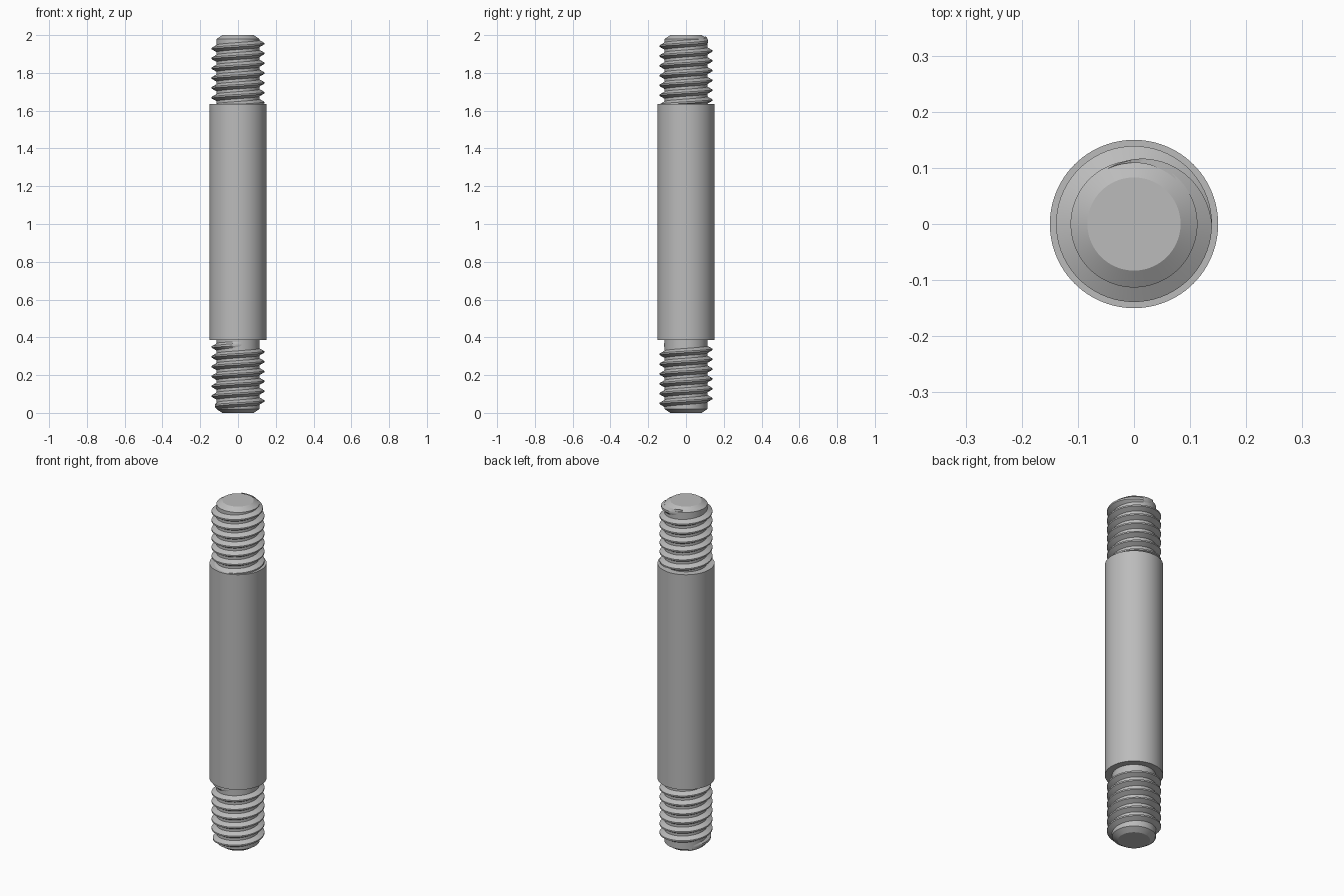
import bpy
import math
from math import radians

cube = bpy.data.objects.get("Cube")
if cube:
    bpy.data.objects.remove(cube)

steel = bpy.data.materials.new("grey steel")
steel.use_nodes = True
COLOUR = (0.5, 0.5, 0.5, 1)
steel.diffuse_color = COLOUR
steel.node_tree.nodes["Principled BSDF"].inputs["Base Color"].default_value = COLOUR

CORE, CREST, SHAFT = 0.113, 0.139, 0.15
PITCH = 0.052


def make_object(name, verts, faces):
    mesh = bpy.data.meshes.new(name)
    mesh.from_pydata(verts, [], faces)
    mesh.materials.append(steel)
    obj = bpy.data.objects.new(name, mesh)
    bpy.context.collection.objects.link(obj)
    bpy.ops.object.select_all(action="DESELECT")
    obj.select_set(True)
    bpy.context.view_layer.objects.active = obj
    bpy.ops.object.shade_smooth_by_angle(angle=radians(30))
    return obj


def lathe(name, profile, sides=96):
    """Turn a bottom-to-top (radius, z) profile about the z axis, with caps."""
    verts, faces = [], []
    for r, z in profile:
        for i in range(sides):
            a = math.tau * i / sides
            verts.append((r * math.cos(a), r * math.sin(a), z))
    for k in range(len(profile) - 1):
        for i in range(sides):
            j = (i + 1) % sides
            low, high = k * sides, (k + 1) * sides
            faces.append((low + i, low + j, high + j, high + i))
    faces.append(tuple(reversed(range(sides))))
    faces.append(tuple(range(len(verts) - sides, len(verts))))
    return make_object(name, verts, faces)


def thread(name, z_zero, start, end, fade_in, fade_out, step=5):
    """Right-handed ridge; z_zero is its height at angle 0, angles in degrees."""
    verts, faces = [], []
    root, tip = 0.021, 0.004
    count = round((end - start) / step)
    for i in range(count + 1):
        deg = start + i * step
        grow = 1.0
        if fade_in:
            grow = min(grow, (deg - start) / fade_in)
        if fade_out:
            grow = min(grow, (end - deg) / fade_out)
        inner = CORE - 0.004
        outer = inner + (CREST - inner) * grow
        half = tip + (root - tip) * (1 - grow) * 0.2
        z = z_zero + PITCH * deg / 360
        c, s = math.cos(radians(deg)), math.sin(radians(deg))
        for r, dz in ((inner, -root), (outer, -half), (outer, half), (inner, root)):
            verts.append((r * c, r * s, z + dz))
    for i in range(count):
        for k in range(4):
            a, b = i * 4 + k, i * 4 + (k + 1) % 4
            faces.append((a, a + 4, b + 4, b))
    faces.append((0, 1, 2, 3))
    last = count * 4
    faces.append((last + 3, last + 2, last + 1, last))
    return make_object(name, verts, faces)


# Plain middle shaft
lathe("shaft", [(SHAFT, 0.385), (SHAFT, 1.635)])

# Chamfered cores of both threaded ends
lathe("lower_core", [(0.083, 0), (CORE, 0.02), (CORE, 0.4)])
lathe("upper_core", [(CORE, 1.62), (CORE, 1.98), (0.083, 2)])

# Helical threads, tapering out at their free ends
thread("lower_thread", 0.063, -230, 360 * 5 + 295, 115, 115)
thread("upper_thread", 1.955, -360 * 6 - 180, 115, 0, 115)
